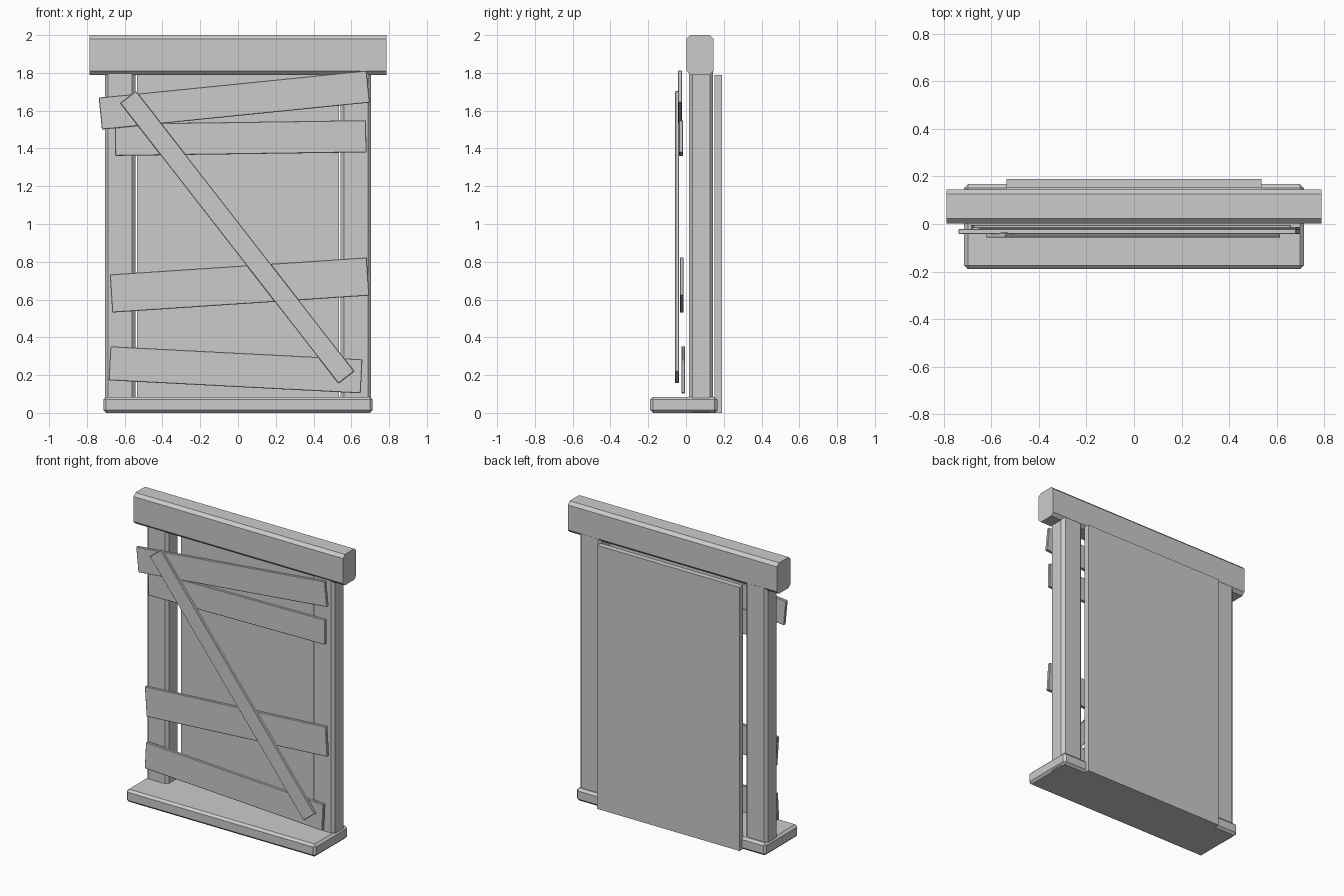
import bpy, bmesh, math
from mathutils import Matrix, Vector

if "Cube" in bpy.data.objects:
    bpy.data.objects.remove(bpy.data.objects["Cube"])


def box(name, lo, hi, bevel=0.0, along=None, angle=0.0):
    """Box between two corners; chamfers all edges, or only those parallel to axis `along`.
    `angle` tilts it in the front plane about its centre."""
    lo, hi = Vector(lo), Vector(hi)
    bm = bmesh.new()
    bmesh.ops.create_cube(bm, size=1.0, matrix=Matrix.Diagonal((*(hi - lo), 1.0)))
    if bevel:
        edges = [e for e in bm.edges if along is None
                 or abs((e.verts[0].co - e.verts[1].co)[along]) > 1e-4]
        bmesh.ops.bevel(bm, geom=edges, offset=bevel, segments=1, affect='EDGES')
    bmesh.ops.recalc_face_normals(bm, faces=bm.faces)
    mesh = bpy.data.meshes.new(name)
    bm.to_mesh(mesh)
    bm.free()
    obj = bpy.data.objects.new(name, mesh)
    obj.location = (lo + hi) / 2
    obj.rotation_euler.y = -math.radians(angle)
    bpy.context.collection.objects.link(obj)
    return obj


# Frame: sill, lintel and the two side posts
box("sill", (-0.713, -0.19, 0.0), (0.713, 0.167, 0.085), 0.015)
box("lintel", (-0.787, 0.003, 1.79), (0.787, 0.145, 2.0), 0.02, along=0)
for side, name in ((-1, "left_post"), (1, "right_post")):
    x0, x1 = sorted((side * 0.542, side * 0.705))
    box(name, (x0, 0.016, 0.005), (x1, 0.144, 1.83), 0.018, along=2)

# Back panel behind the opening
box("back_panel", (-0.536, 0.152, 0.0), (0.536, 0.19, 1.79))

# Nailed boards: name, centre x, centre z, length, width, tilt, front y, back y
boards = [
    ("top_board", -0.020, 1.656, 1.425, 0.170, 5.75, -0.042, -0.021),
    ("upper_board", 0.014, 1.455, 1.330, 0.170, 0.80, -0.037, -0.016),
    ("middle_board", 0.008, 0.677, 1.363, 0.202, 3.78, -0.033, -0.012),
    ("bottom_board", -0.013, 0.228, 1.336, 0.180, -2.95, -0.025, -0.004),
    ("diagonal_brace", -0.004, 0.930, 1.881, 0.106, -52.1, -0.057, -0.036),
]
for name, cx, cz, length, width, tilt, y0, y1 in boards:
    box(name, (cx - length / 2, y0, cz - width / 2),
        (cx + length / 2, y1, cz + width / 2), 0.003, angle=tilt)
